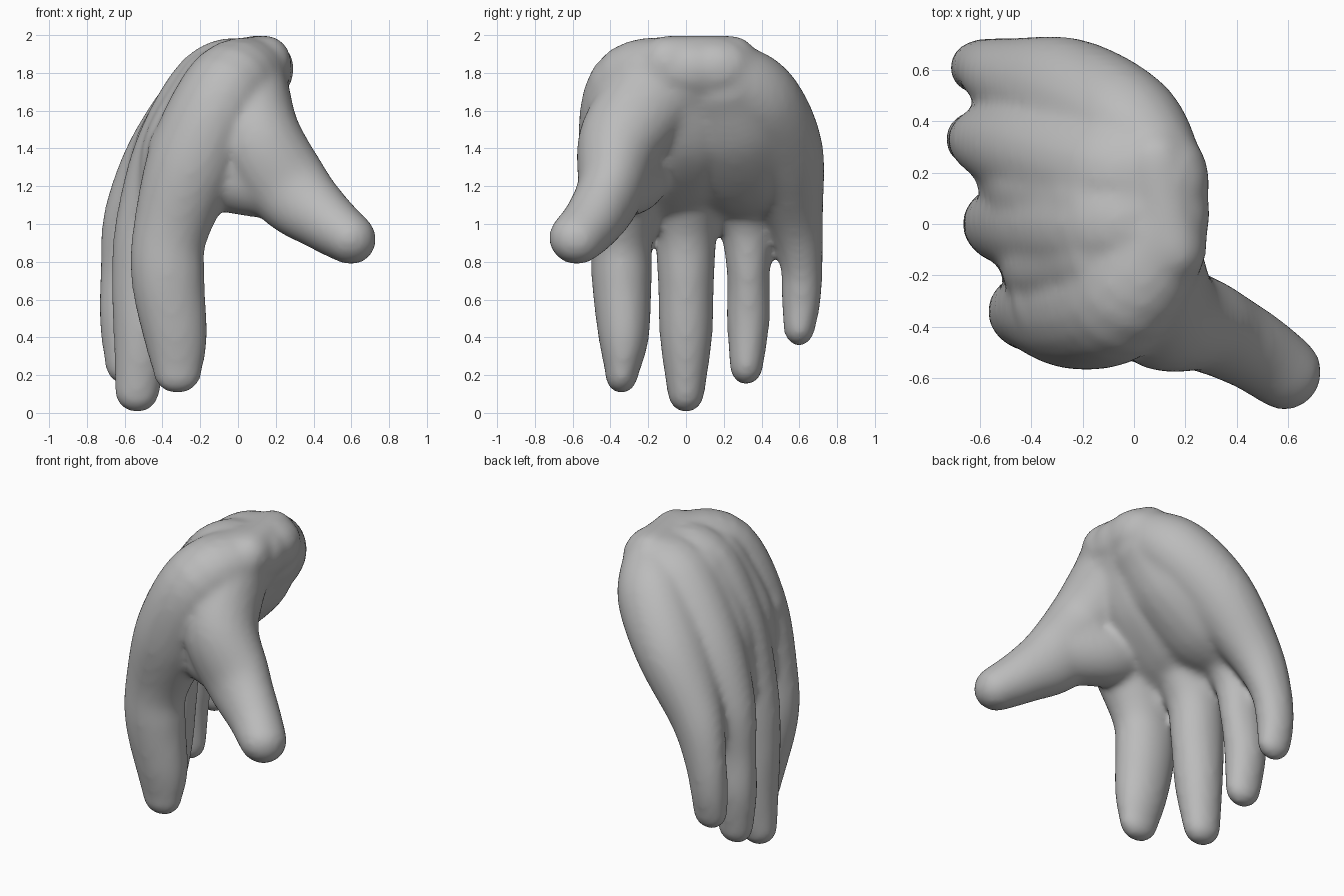
import bpy, bmesh, math
from mathutils import Vector

cube = bpy.data.objects.get("Cube")
if cube:
    bpy.data.objects.remove(cube)

SIDES, STEPS = 20, 6


def catmull(a, b, c, d, t):
    return [0.5 * (2 * q + (r - p) * t + (2 * p - 5 * q + 4 * r - s) * t ** 2
                   + (3 * q - p - 3 * r + s) * t ** 3) for p, q, r, s in zip(a, b, c, d)]


def add_tube(bm, points, ref=(0, 1, 0)):
    """Round-ended tube along points of (x, y, z, width radius, depth radius)."""
    ends = [points[0]] + list(points) + [points[-1]]
    path = [catmull(*ends[i:i + 4], k / STEPS)
            for i in range(len(points) - 1) for k in range(STEPS)]
    path.append(list(points[-1]))
    centres = [Vector(p[:3]) for p in path]
    last = len(path) - 1
    rings = []
    for i, p in enumerate(path):
        tangent = (centres[min(i + 1, last)] - centres[max(i - 1, 0)]).normalized()
        side = Vector(ref)
        side = (side - tangent * side.dot(tangent)).normalized()
        depth = tangent.cross(side)
        shapes = [(0, 1)]
        if i in (0, last):
            sign = -1 if i == 0 else 1
            angles = [math.radians(a) for a in (0, 22, 44, 66, 82)]
            shapes = [(sign * math.sin(a), math.cos(a)) for a in angles][::sign]
        for shift, scale in shapes:
            mid = centres[i] + tangent * shift * (p[3] + p[4]) / 2
            rings.append([bm.verts.new(mid + scale * (side * p[3] * math.cos(a) + depth * p[4] * math.sin(a)))
                          for a in (2 * math.pi * k / SIDES for k in range(SIDES))])
    for lower, upper in zip(rings, rings[1:]):
        for k in range(SIDES):
            n = (k + 1) % SIDES
            bm.faces.new((lower[k], lower[n], upper[n], upper[k]))
    bm.faces.new(rings[0][::-1])
    bm.faces.new(rings[-1])


# Each finger runs from the wrist, through the palm, to its tip
fingers = [
    # index
    [(.06, -.05, 1.79, .24, .2), (-.06, -.27, 1.7, .26, .24), (-.23, -.32, 1.34, .25, .25),
     (-.36, -.34, .95, .17, .2), (-.37, -.34, .7, .16, .195),
     (-.33, -.33, .4, .135, .17), (-.32, -.34, .21, .09, .13)],
    # middle
    [(.08, .05, 1.8, .25, .19), (-.1, 0, 1.71, .25, .25), (-.32, 0, 1.38, .23, .23),
     (-.47, 0, 1.0, .17, .18), (-.5, 0, .7, .15, .17),
     (-.51, 0, .4, .14, .15), (-.535, 0, .11, .1, .12)],
    # ring
    [(.08, .15, 1.8, .25, .19), (-.1, .2, 1.7, .25, .24), (-.36, .28, 1.38, .22, .22),
     (-.54, .32, 1.05, .155, .17), (-.58, .33, .75, .115, .15),
     (-.6, .33, .5, .115, .135), (-.59, .32, .25, .09, .115)],
    # little
    [(.08, .22, 1.78, .2, .19), (-.04, .38, 1.65, .23, .23), (-.26, .49, 1.38, .24, .22),
     (-.48, .57, 1.05, .16, .17), (-.57, .61, .8, .115, .135),
     (-.6, .61, .6, .105, .12), (-.6, .6, .45, .085, .11)],
]
thumb = [(.07, -.15, 1.72, .25, .2), (.11, -.34, 1.45, .23, .23), (.28, -.4, 1.18, .18, .22),
         (.46, -.49, 1.02, .16, .17), (.59, -.58, .925, .15, .14)]
thumb_web = [(-.28, -.3, 1.38, .2, .2), (-.04, -.28, 1.27, .2, .21), (.25, -.38, 1.22, .18, .2)]
wrist = [(.145, -.1, 1.855, .14, .145), (.085, .24, 1.855, .14, .145)]

# Flesh of the palm, thumb side and outer side
palm = [
    [(.05, -.02, 1.72, .3, .2), (-.1, -.03, 1.5, .36, .25),
     (-.28, -.05, 1.26, .34, .2), (-.38, -.03, 1.13, .28, .13)],
    [(.05, .2, 1.7, .26, .2), (-.1, .25, 1.5, .3, .24),
     (-.28, .3, 1.26, .3, .19), (-.42, .34, 1.13, .22, .12)],
]
# Webs that fill the back of the hand between neighbouring fingers
webs = [
    [(-.08, -.13, 1.7, .2, .25), (-.28, -.16, 1.36, .2, .24), (-.41, -.17, 1.06, .09, .12)],
    [(-.1, .1, 1.7, .2, .25), (-.34, .14, 1.38, .2, .22), (-.5, .16, 1.07, .09, .12)],
    [(-.07, .28, 1.66, .18, .22), (-.31, .38, 1.37, .18, .2), (-.51, .46, 1.08, .08, .11)],
]

bm = bmesh.new()
for part in fingers + palm + webs + [thumb, thumb_web]:
    add_tube(bm, part)
add_tube(bm, wrist, ref=(1, 0, 0))
bmesh.ops.recalc_face_normals(bm, faces=bm.faces)
mesh = bpy.data.meshes.new("hand")
bm.to_mesh(mesh)
bm.free()
hand = bpy.data.objects.new("hand", mesh)
bpy.context.collection.objects.link(hand)
bpy.ops.object.select_all(action="DESELECT")
hand.select_set(True)
bpy.context.view_layer.objects.active = hand

# Fuse the parts into one soft skin
fuse = hand.modifiers.new("fuse", "REMESH")
fuse.mode = "VOXEL"
fuse.voxel_size = 0.02
soften = hand.modifiers.new("soften", "SMOOTH")
soften.factor = 0.5
soften.iterations = 16
for name in ("fuse", "soften"):
    bpy.ops.object.modifier_apply(modifier=name)

skin = bpy.data.materials.new("plain grey")
skin.use_nodes = True
skin.diffuse_color = (.5, .5, .5, 1)
skin.node_tree.nodes["Principled BSDF"].inputs["Base Color"].default_value = (.5, .5, .5, 1)
hand.data.materials.append(skin)
bpy.ops.object.shade_smooth()
